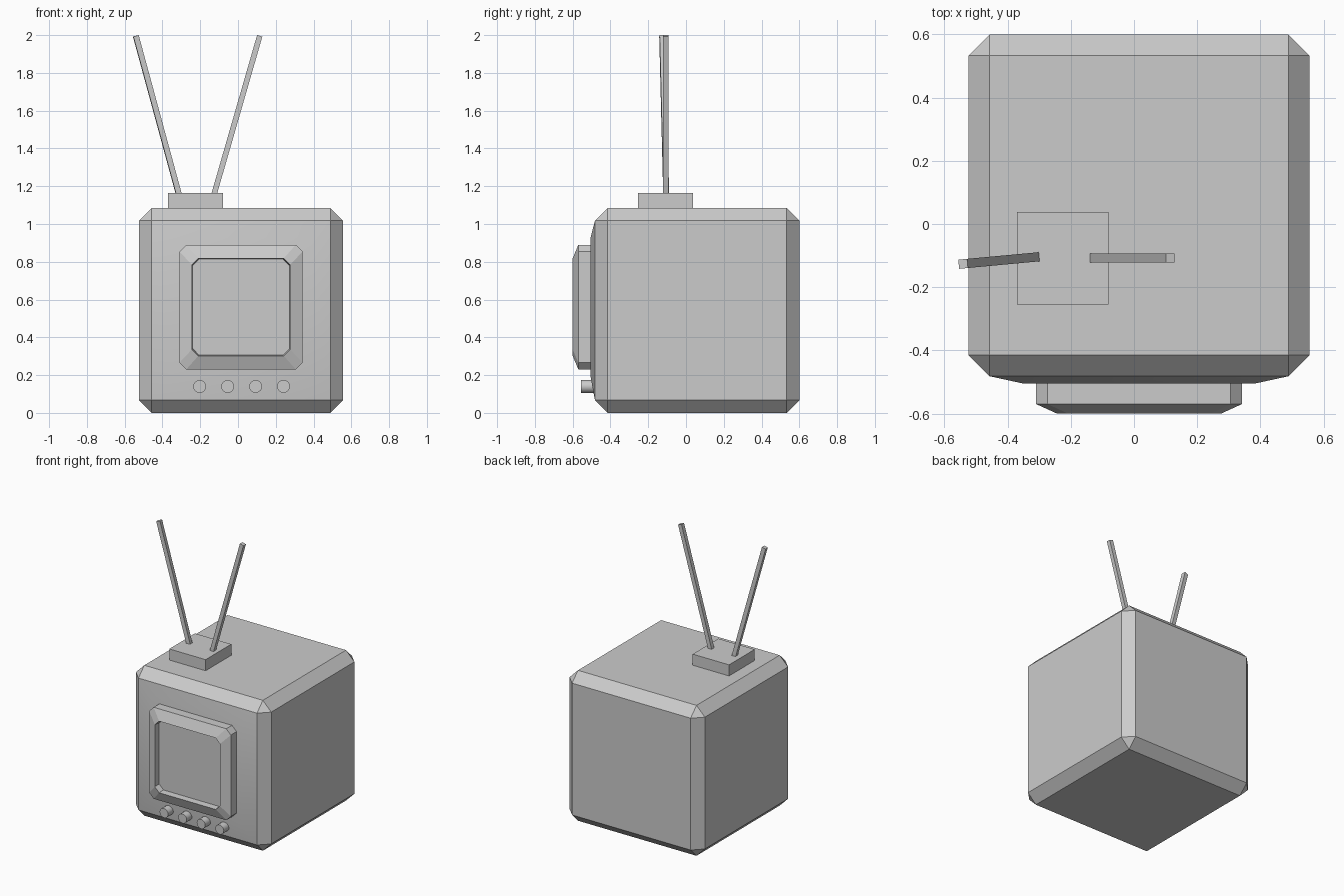
import bpy, bmesh, math
from mathutils import Vector, Matrix

if "Cube" in bpy.data.objects:
    bpy.data.objects.remove(bpy.data.objects["Cube"])

CX = 0.016  # centre line of cabinet and screen


def finish(bm, name):
    bmesh.ops.recalc_face_normals(bm, faces=bm.faces[:])
    me = bpy.data.meshes.new(name)
    bm.to_mesh(me)
    bm.free()
    ob = bpy.data.objects.new(name, me)
    bpy.context.collection.objects.link(ob)
    return ob


def box_bm(lo, hi):
    lo, hi = Vector(lo), Vector(hi)
    bm = bmesh.new()
    bmesh.ops.create_cube(bm, size=1, matrix=Matrix.Translation((lo + hi) / 2)
                          @ Matrix.Diagonal((*(hi - lo), 1)))
    return bm


def smooth(ob):
    bpy.ops.object.select_all(action='DESELECT')
    bpy.context.view_layer.objects.active = ob
    ob.select_set(True)
    bpy.ops.object.shade_smooth_by_angle(angle=math.radians(25))


# Cabinet: chamfered box whose front swells slightly toward the screen
bm = box_bm((-0.524, -0.482, 0), (0.556, 0.6, 1.085))
bmesh.ops.bevel(bm, geom=bm.edges[:], offset=0.067, offset_type='OFFSET',
                segments=1, affect='EDGES')
bm.normal_update()
front = min(bm.faces, key=lambda f: f.calc_center_median().y)
bmesh.ops.inset_individual(bm, faces=[front], thickness=0.15)
for v in front.verts:
    v.co.y = -0.505
    v.co.z += 0.017
smooth(finish(bm, "cabinet"))

# Screen surround and recessed screen: stacked octagonal rings
bm = bmesh.new()


def ring(half_x, half_z, cut, y):
    a, b = half_x, half_z
    pts = [(a, b - cut), (a - cut, b), (cut - a, b), (-a, b - cut),
           (-a, cut - b), (cut - a, -b), (a - cut, -b), (a, cut - b)]
    return [bm.verts.new((CX + x, y, 0.56 + z)) for x, z in pts]


rings = [ring(0.326, 0.33, 0.036, -0.48), ring(0.326, 0.33, 0.036, -0.57),
         ring(0.26, 0.258, 0.034, -0.6), ring(0.256, 0.254, 0.034, -0.555)]
for r0, r1 in zip(rings, rings[1:]):
    for i in range(8):
        j = (i + 1) % 8
        bm.faces.new((r0[i], r0[j], r1[j], r1[i]))
bm.faces.new(rings[0])
bm.faces.new(rings[-1])
finish(bm, "screen_surround")

# Row of control knobs
for i in range(4):
    bpy.ops.mesh.primitive_cylinder_add(
        vertices=16, radius=0.034, depth=0.085,
        location=(-0.203 + i * 0.148, -0.5125, 0.14),
        rotation=(math.pi / 2, 0, 0))
    knob = bpy.context.object
    knob.name = f"knob_{i + 1}"
    smooth(knob)

# Antenna base
finish(box_bm((-0.37, -0.255, 1.08), (-0.08, 0.038, 1.165)), "antenna_base")


# Antenna rods: square bars between two points
def rod(name, start, end, twist, w=0.029):
    start, end = Vector(start), Vector(end)
    d = end - start
    tilt = math.atan2(math.copysign(math.hypot(d.x, d.y), d.x), d.z)
    ob = finish(box_bm((-w / 2, -w / 2, 0), (w / 2, w / 2, d.length)), name)
    ob.matrix_world = (Matrix.Translation(start) @ Matrix.Rotation(twist, 4, 'Z')
                       @ Matrix.Rotation(tilt, 4, 'Y'))


rod("antenna_left", (-0.314, -0.105, 1.16), (-0.541, -0.126, 1.996), math.radians(5.3))
rod("antenna_right", (-0.126, -0.108, 1.16), (0.115, -0.108, 1.996), 0)
